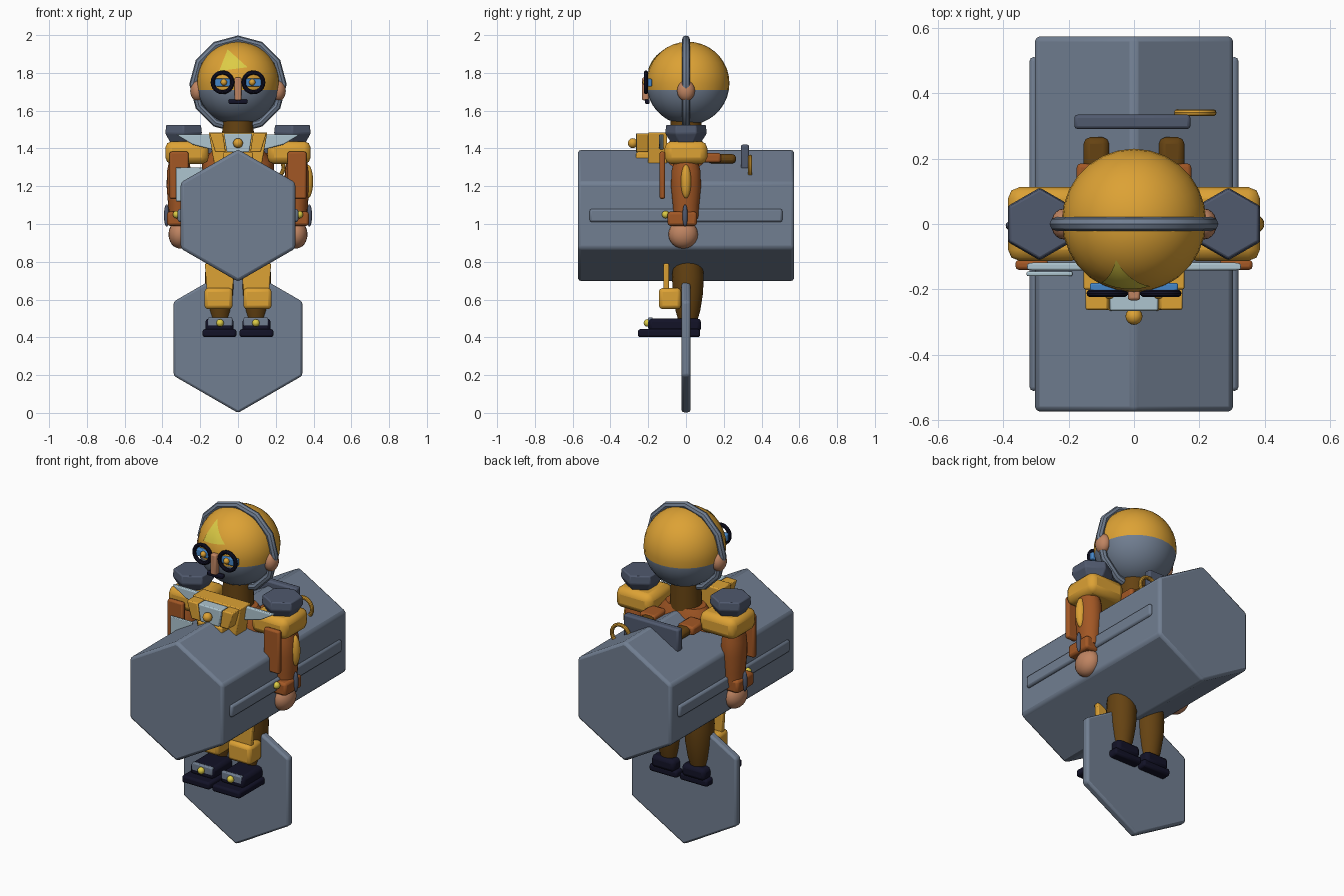
import bpy, bmesh, math
from mathutils import Matrix, Vector

if "Cube" in bpy.data.objects:
    bpy.data.objects.remove(bpy.data.objects["Cube"])


def mat(name, r, g, b):
    m = bpy.data.materials.new(name)
    m.diffuse_color = (r, g, b, 1)
    m.use_nodes = True
    m.node_tree.nodes["Principled BSDF"].inputs["Base Color"].default_value = m.diffuse_color
    return m


GREY = mat("steel_grey", 0.165, 0.21, 0.285)
DARK = mat("dark_slate", 0.08, 0.10, 0.155)
ORANGE = mat("amber_orange", 0.72, 0.36, 0.035)
RUST = mat("rust", 0.36, 0.095, 0.018)
BROWN = mat("dark_brown", 0.13, 0.055, 0.006)
SKIN = mat("skin", 0.52, 0.23, 0.12)
BLACK = mat("navy_black", 0.006, 0.006, 0.02)
PALE = mat("pale_blue_grey", 0.42, 0.56, 0.63)
YELLOW = mat("yellow", 0.72, 0.60, 0.06)
BLUE = mat("eye_blue", 0.06, 0.24, 0.58)


def finish(name, bm, m, bevel=0.0, segs=2):
    bmesh.ops.recalc_face_normals(bm, faces=bm.faces[:])
    me = bpy.data.meshes.new(name)
    bm.to_mesh(me)
    bm.free()
    me.materials.append(m)
    ob = bpy.data.objects.new(name, me)
    bpy.context.collection.objects.link(ob)
    if bevel:
        b = ob.modifiers.new("bevel", 'BEVEL')
        b.width, b.segments, b.limit_method = bevel, segs, 'ANGLE'
    return ob


def box(name, c, s, m, bevel=0.008, rot=None):
    bm = bmesh.new()
    M = Matrix.Translation(c) @ (rot or Matrix()) @ Matrix.Diagonal((*s, 1))
    bmesh.ops.create_cube(bm, size=1, matrix=M)
    return finish(name, bm, m, bevel)


def ball(name, c, r, m, u=20, v=12):
    r = r if isinstance(r, tuple) else (r, r, r)
    bm = bmesh.new()
    bmesh.ops.create_uvsphere(bm, u_segments=u, v_segments=v, radius=1,
                              matrix=Matrix.Translation(c) @ Matrix.Diagonal((*r, 1)))
    return finish(name, bm, m)


def plate(name, pts, y0, y1, m, bevel=0.006):
    """Outline in x and z, extruded along y."""
    bm = bmesh.new()
    f = bm.faces.new([bm.verts.new((x, y0, z)) for x, z in pts])
    g = bmesh.ops.extrude_face_region(bm, geom=[f])
    vs = [e for e in g['geom'] if isinstance(e, bmesh.types.BMVert)]
    bmesh.ops.translate(bm, verts=vs, vec=(0, y1 - y0, 0))
    return finish(name, bm, m, bevel)


def lathe(name, c, rings, m, n=16, sy=1.0, bevel=0.0, turn=0.0):
    """Stacked rings of (radius, z) around a vertical axis."""
    bm = bmesh.new()
    loops = [[bm.verts.new((c[0] + r * math.cos(turn + math.tau * i / n),
                            c[1] + sy * r * math.sin(turn + math.tau * i / n), z))
              for i in range(n)] for r, z in rings]
    for a, b in zip(loops, loops[1:]):
        for i in range(n):
            bm.faces.new((a[i], a[(i + 1) % n], b[(i + 1) % n], b[i]))
    bm.faces.new(loops[0])
    bm.faces.new(loops[-1])
    return finish(name, bm, m, bevel)


def ring(name, c, R, r, m, n=24, k=10, turn=0.0):
    """Hoop standing in the x-z plane."""
    bm = bmesh.new()
    vs = []
    for i in range(n):
        a = turn + math.tau * i / n
        vs.append([])
        for j in range(k):
            b = math.tau * j / k
            d = R + r * math.cos(b)
            vs[-1].append(bm.verts.new((c[0] + d * math.cos(a), c[1] + r * math.sin(b),
                                        c[2] + d * math.sin(a))))
    for i in range(n):
        for j in range(k):
            p, q = vs[i], vs[(i + 1) % n]
            bm.faces.new((p[j], q[j], q[(j + 1) % k], p[(j + 1) % k]))
    return finish(name, bm, m)


def hexagon(R, z):
    return [(R * math.sin(math.tau * i / 6), z + R * math.cos(math.tau * i / 6)) for i in range(6)]


# Large hexagonal drum and its raised ribs
plate("drum_body", hexagon(0.35, 1.045), -0.573, 0.573, GREY, 0.016)
for s in (-1, 1):
    box("drum_side_rib", (s * 0.306, 0, 1.045), (0.026, 1.02, 0.07), GREY, 0.012)
    for v in (-1, 1):
        rot = Matrix.Rotation(-s * v * math.radians(60), 4, 'Y')
        box("drum_slope_rib", (s * 0.206, 0, 1.045 + v * 0.223), (0.012, 1.0, 0.035), GREY, 0.005, rot)

# Hexagonal standing board
plate("standing_board", hexagon(0.393, 0.393), -0.023, 0.023, GREY, 0.012)

# Head with a two-colour skull
HC = Vector((0, 0.01, 1.745))
bm = bmesh.new()
bmesh.ops.create_uvsphere(bm, u_segments=28, v_segments=18, radius=0.22, matrix=Matrix.Translation(HC))
bmesh.ops.bisect_plane(bm, geom=bm.verts[:] + bm.edges[:] + bm.faces[:],
                       plane_co=(0, 0, 1.71), plane_no=(0, 0, 1))
head = finish("head", bm, ORANGE)
head.data.materials.append(GREY)
for p in head.data.polygons:
    p.material_index = 1 if p.center.z < 1.71 else 0

# Forehead patch following the skull
bm = bmesh.new()
A, B, C = (-0.055, 1.925), (-0.10, 1.81), (0.05, 1.83)
n = 6
grid = {}
for i in range(n + 1):
    for j in range(n + 1 - i):
        u, v = i / n, j / n
        x = A[0] + u * (B[0] - A[0]) + v * (C[0] - A[0])
        z = A[1] + u * (B[1] - A[1]) + v * (C[1] - A[1])
        y = HC.y - math.sqrt(max(0.223 ** 2 - x * x - (z - HC.z) ** 2, 0))
        grid[i, j] = bm.verts.new((x, y, z))
for i in range(n):
    for j in range(n - i):
        bm.faces.new((grid[i, j], grid[i + 1, j], grid[i, j + 1]))
        if i + j < n - 1:
            bm.faces.new((grid[i + 1, j], grid[i + 1, j + 1], grid[i, j + 1]))
finish("forehead_patch", bm, YELLOW)

# Head hoop, ears and face
ring("head_hoop", (0, 0, 1.74), 0.237, 0.021, GREY, 12, 8)
for s in (-1, 1):
    ball("ear", (s * 0.215, 0, 1.705), (0.038, 0.047, 0.055), SKIN)
    ring("eye_ring", (s * 0.082, -0.212, 1.75), 0.052, 0.011, BLACK)
    box("eye", (s * 0.085, -0.195, 1.748), (0.10, 0.03, 0.042), BLUE, 0.006)
    ball("pupil", (s * 0.075, -0.213, 1.75), 0.017, ORANGE, 12, 8)
box("nose", (0, -0.215, 1.715), (0.038, 0.036, 0.12), SKIN, 0.008)
box("moustache", (0, -0.205, 1.648), (0.10, 0.025, 0.024), BLACK, 0.006)

# Neck and torso
lathe("neck", (0, 0, 0), [(0.09, 1.36), (0.08, 1.56)], BROWN)
lathe("torso", (0, 0, 0), [(0.15, 0.80), (0.19, 1.1), (0.19, 1.32), (0.12, 1.41)], RUST, 20, 0.65)

# Chest armour
plate("chest_block", [(-0.155, 1.485), (0.155, 1.485), (0.125, 1.31), (-0.125, 1.31)],
      -0.20, -0.10, ORANGE)
plate("chest_emblem", [(-0.075, 1.48), (0.075, 1.48), (0.06, 1.38), (-0.06, 1.38)],
      -0.265, -0.20, PALE)
ball("chest_knob", (0, -0.282, 1.428), 0.026, ORANGE, 16, 10)
box("chest_lower_block", (0, -0.225, 1.345), (0.16, 0.08, 0.07), ORANGE)
box("left_flap", (-0.258, -0.152, 1.21), (0.14, 0.014, 0.18), PALE, 0.004)

for s in (-1, 1):
    plate("chest_clasp", [(s * x, z) for x, z in ((0.08, 1.48), (0.15, 1.48), (0.12, 1.38), (0.065, 1.38))],
          -0.262, -0.19, ORANGE)
    plate("collar_wing", [(s * x, z) for x, z in ((0.10, 1.475), (0.33, 1.475), (0.24, 1.42), (0.10, 1.385))],
          -0.142, -0.118, PALE)
    # Shoulder with a flared hexagonal cap
    box("shoulder", (s * 0.27, 0, 1.378), (0.23, 0.225, 0.12), ORANGE, 0.035)
    lathe("shoulder_cap", (s * 0.288, 0), [(0.08, 1.43), (0.112, 1.48), (0.106, 1.525)],
          DARK, 6, 1, 0.006, math.pi / 6)
    box("shoulder_flap", (s * 0.312, -0.125, 1.258), (0.10, 0.03, 0.25), RUST, 0.01)
    # Arm, cuff and hand
    lathe("arm", (s * 0.312, 0), [(0.055, 1.03), (0.058, 1.1), (0.066, 1.2), (0.064, 1.28), (0.05, 1.35)],
          RUST, 16, 1.2)
    box("cuff", (s * 0.318, -0.02, 1.028), (0.115, 0.155, 0.075), RUST, 0.014)
    ball("hand", (s * 0.308, -0.015, 0.945), (0.06, 0.078, 0.075), SKIN)
    ball("cuff_button", (s * 0.325, -0.108, 1.05), 0.02, YELLOW, 12, 8)
    ball("wrist_disc", (s * 0.378, -0.005, 1.045), (0.014, 0.014, 0.06), DARK, 12, 8)
    # Back straps
    box("back_strap", (s * 0.115, 0.19, 1.345), (0.078, 0.15, 0.05), BROWN, 0.02)
    box("strap_base", (s * 0.125, 0.125, 1.35), (0.10, 0.12, 0.05), RUST, 0.012)
    # Leg, guards and shoe
    lathe("leg", (s * 0.095, 0.01), [(0.04, 0.46), (0.062, 0.54), (0.076, 0.63), (0.08, 0.72), (0.074, 0.82)],
          BROWN, 16, 1.05)
    plate("thigh_guard", [(s * x, z) for x, z in ((0.015, 0.79), (0.175, 0.79), (0.165, 0.63), (0.03, 0.63))],
          -0.12, -0.09, ORANGE)
    box("knee_guard", (s * 0.103, -0.085, 0.605), (0.15, 0.118, 0.112), ORANGE, 0.02)
    box("shoe_sole", (s * 0.098, -0.09, 0.422), (0.18, 0.33, 0.042), BLACK, 0.012)
    box("shoe_upper", (s * 0.098, -0.06, 0.465), (0.15, 0.28, 0.07), BLACK, 0.02)
    box("shoe_buckle", (s * 0.095, -0.188, 0.482), (0.13, 0.025, 0.046), GREY, 0.006)
    ball("buckle_stud", (s * 0.095, -0.204, 0.476), 0.02, YELLOW, 12, 8)

# Arm bulge on one side, back bar and its handle
ball("arm_pad", (0.368, 0, 1.225), (0.03, 0.028, 0.09), ORANGE)
box("back_bar", (-0.005, 0.312, 1.355), (0.355, 0.044, 0.13), DARK, 0.01)
ring("back_handle", (0.185, 0.34, 1.30), 0.056, 0.011, ORANGE)

# Smooth shading with crisp edges
for ob in bpy.context.scene.objects:
    ob.select_set(True)
    bpy.context.view_layer.objects.active = ob
bpy.ops.object.shade_smooth_by_angle(angle=math.radians(32))
